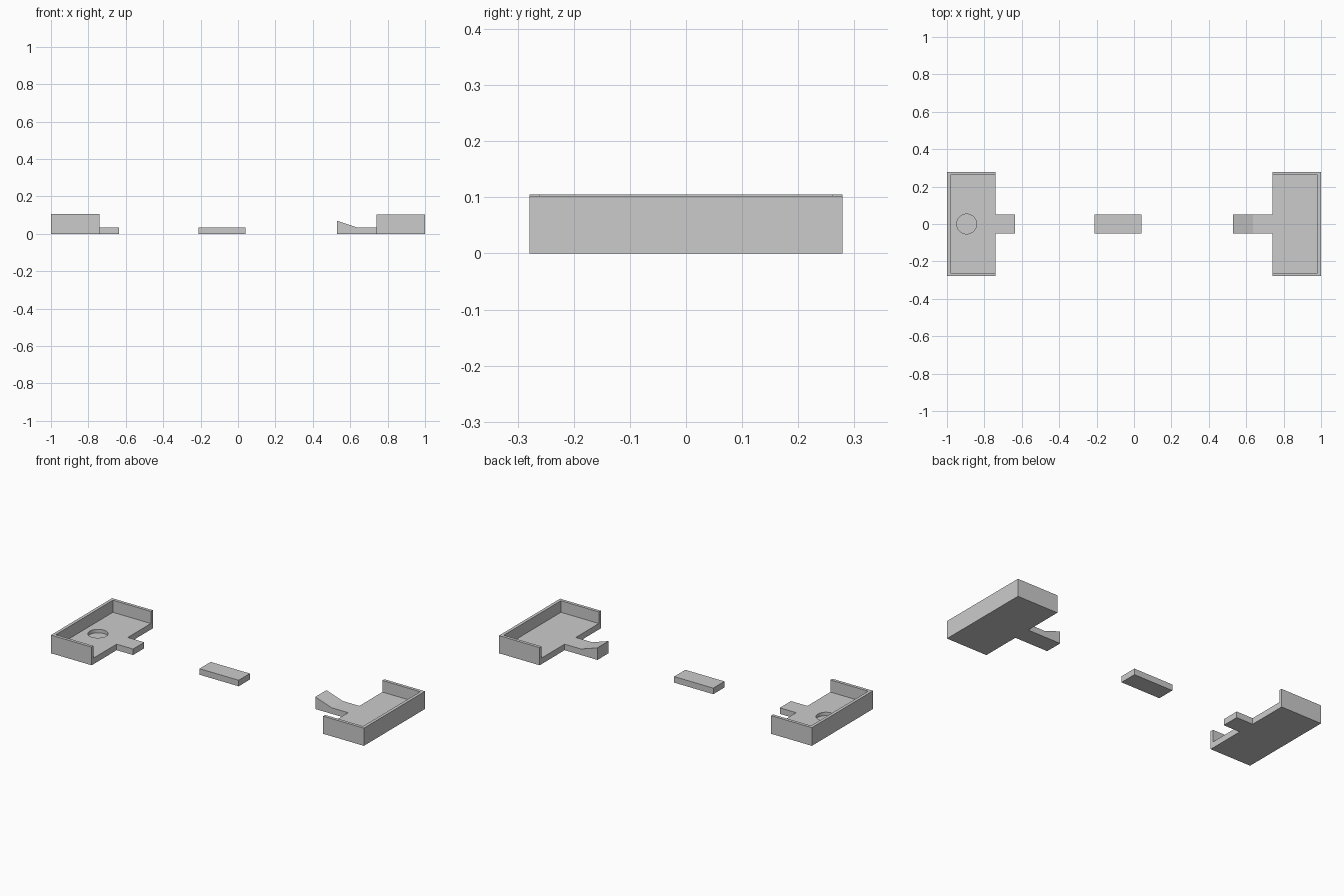
import bpy, bmesh
from mathutils import Vector

if "Cube" in bpy.data.objects:
    bpy.data.objects.remove(bpy.data.objects["Cube"])

FLOOR = 0.035      # floor, tab and bar thickness
HALF_Y = 0.279     # half width of a tray
WALL = 0.018       # wall thickness
ARM = 0.051        # half width of tabs and bar


def prism(name, points, offset):
    """Extrude a flat 3D outline along an offset."""
    bm = bmesh.new()
    face = bm.faces.new([bm.verts.new(p) for p in points])
    new = bmesh.ops.extrude_face_region(bm, geom=[face])["geom"]
    verts = [v for v in new if isinstance(v, bmesh.types.BMVert)]
    bmesh.ops.translate(bm, verts=verts, vec=Vector(offset))
    bmesh.ops.recalc_face_normals(bm, faces=bm.faces)
    mesh = bpy.data.meshes.new(name)
    bm.to_mesh(mesh)
    bm.free()
    obj = bpy.data.objects.new(name, mesh)
    bpy.context.collection.objects.link(obj)
    return obj


def cut(obj, cutter):
    """Subtract the cutter and remove it."""
    mod = obj.modifiers.new("cut", "BOOLEAN")
    mod.operation = "DIFFERENCE"
    mod.solver = "EXACT"
    mod.object = cutter
    bpy.context.view_layer.objects.active = obj
    bpy.ops.object.modifier_apply(modifier=mod.name)
    bpy.data.objects.remove(cutter)


def tray(name, side, tip, height, arm_top):
    """T-shaped block hollowed out so the inner side is open; arm_top is the (x, z) arm profile."""
    half = [(1, HALF_Y), (0.74, HALF_Y), (0.74, ARM), (tip, ARM)]
    outline = half + [(x, -y) for x, y in reversed(half)]
    body = prism(name, [(side * x, y, 0) for x, y in outline], (0, 0, height))
    inner = 1 - WALL
    profile = [(inner, 0.2), (inner, FLOOR)] + arm_top + [(arm_top[-1][0], 0.2)]
    y = HALF_Y - WALL
    cut(body, prism("pocket_cutter", [(side * x, -y, z) for x, z in profile], (0, 2 * y, 0)))
    return body


# Left tray with a flat tab
left = tray("left_tray", -1, 0.635, 0.105, [(0.6, FLOOR)])

# Round blind recess in the left tray floor
bpy.ops.mesh.primitive_cylinder_add(vertices=48, radius=0.053, depth=0.1,
                                    location=(-0.895, 0, 0.015 + 0.05))
cut(left, bpy.context.object)

# Right tray whose arm rises to a ramp at the tip
tray("right_tray", 1, 0.53, 0.102, [(0.635, FLOOR), (0.53, 0.07), (0.5, 0.08)])

# Loose connecting bar in the middle
prism("middle_bar", [(-0.21, -ARM, 0), (0.04, -ARM, 0), (0.04, ARM, 0), (-0.21, ARM, 0)],
      (0, 0, FLOOR))
